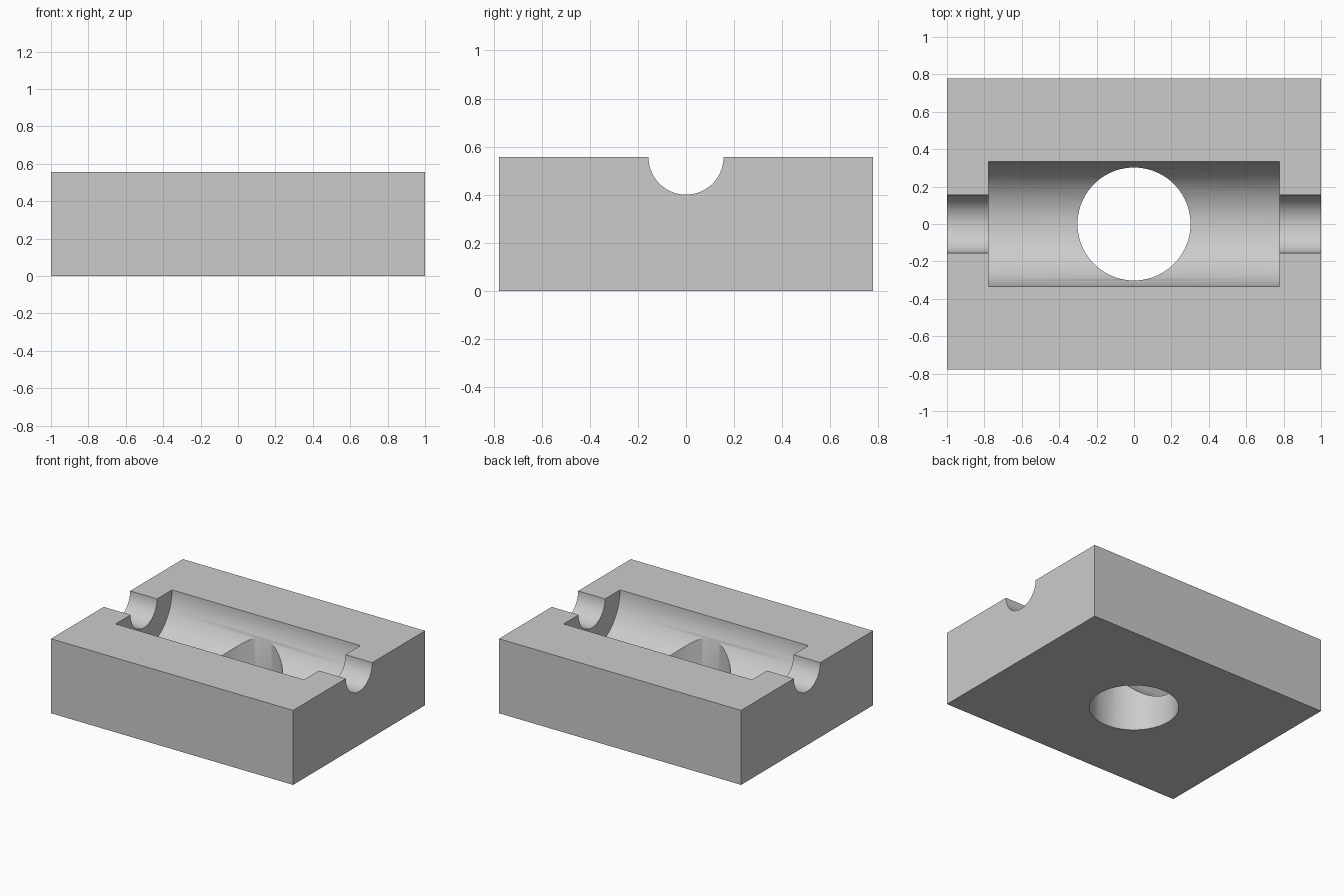
import bpy
from math import radians

if "Cube" in bpy.data.objects:
    bpy.data.objects.remove(bpy.data.objects["Cube"], do_unlink=True)

LENGTH, WIDTH, HEIGHT = 2.0, 1.556, 0.556

grey = bpy.data.materials.new("plain grey")
grey.use_nodes = True
colour = (0.6, 0.6, 0.6, 1)
grey.diffuse_color = colour
grey.node_tree.nodes["Principled BSDF"].inputs["Base Color"].default_value = colour

# Solid block
bpy.ops.mesh.primitive_cube_add(size=1, location=(0, 0, HEIGHT / 2))
block = bpy.context.object
block.name = "grooved_block"
block.scale = (LENGTH, WIDTH, HEIGHT)
bpy.ops.object.transform_apply(location=True, rotation=False, scale=True)
block.data.materials.append(grey)


def cut_round(name, radius, depth, z, tilt=0):
    """Subtract a round bar from the block."""
    bpy.ops.mesh.primitive_cylinder_add(
        vertices=96, radius=radius, depth=depth,
        location=(0, 0, z), rotation=(0, radians(tilt), 0))
    cutter = bpy.context.object
    cutter.name = name
    cutter.hide_render = True
    cutter.data.materials.append(grey)
    bpy.context.view_layer.objects.active = block
    cut = block.modifiers.new(name, 'BOOLEAN')
    cut.operation = 'DIFFERENCE'
    cut.solver = 'EXACT'
    cut.object = cutter
    bpy.ops.object.modifier_apply(modifier=name)
    bpy.data.objects.remove(cutter, do_unlink=True)


# Wide trough, narrow end-to-end groove, and vertical through hole
cut_round("trough_cutter", 0.333, 1.556, HEIGHT, 90)
cut_round("groove_cutter", 0.156, 2.4, HEIGHT, 90)
cut_round("hole_cutter", 0.302, 2.0, HEIGHT / 2)

# Smooth round walls, sharp edges elsewhere
bpy.ops.object.select_all(action='DESELECT')
block.select_set(True)
bpy.context.view_layer.objects.active = block
bpy.ops.object.shade_smooth_by_angle(angle=radians(30))
